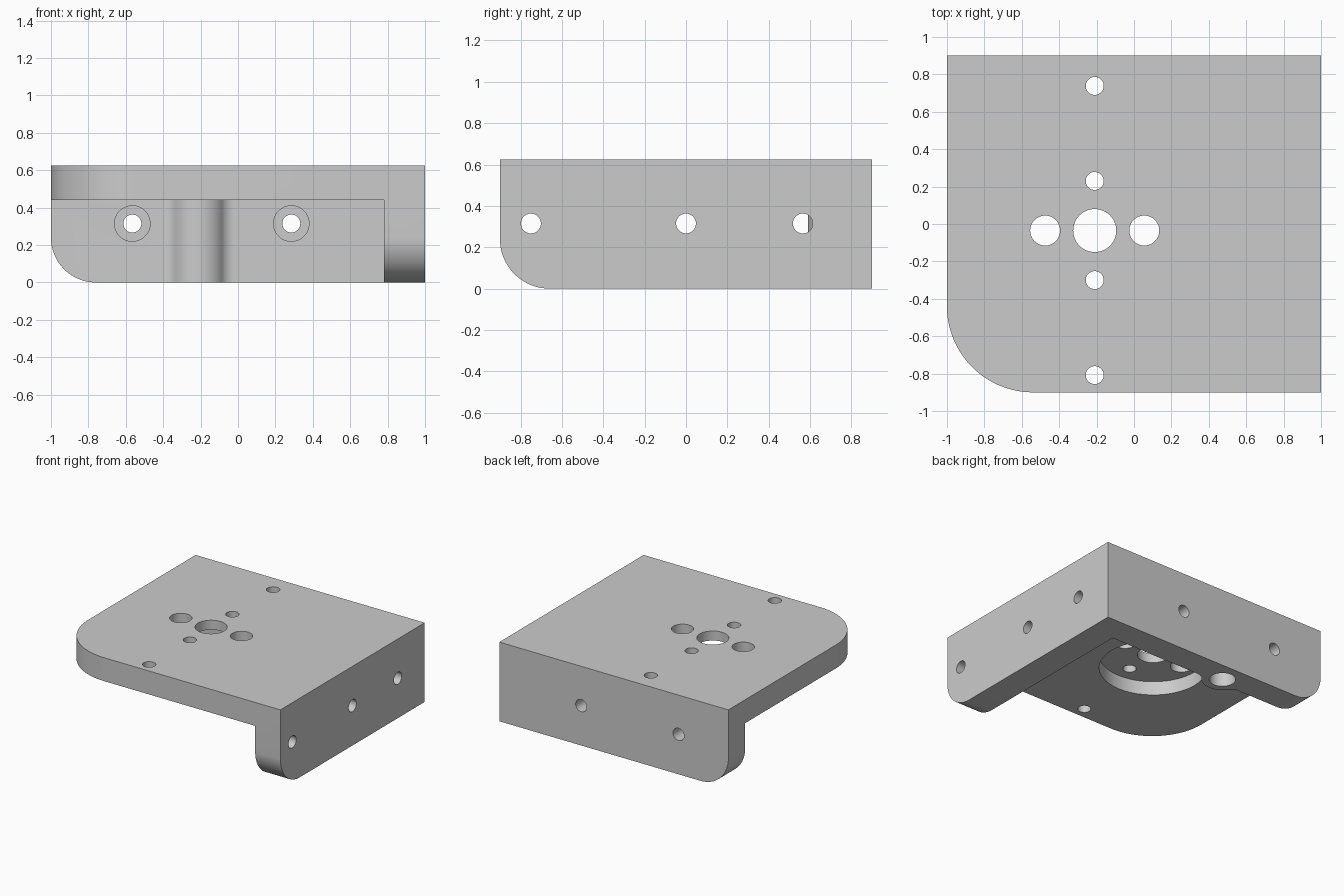
import bpy, bmesh
from math import sin, cos, radians, sqrt, atan2, degrees

cube = bpy.data.objects.get("Cube")
if cube:
    bpy.data.objects.remove(cube, do_unlink=True)

grey = bpy.data.materials.new("machined grey")
grey.use_nodes = True
grey.diffuse_color = (0.6, 0.6, 0.6, 1)
grey.node_tree.nodes["Principled BSDF"].inputs["Base Color"].default_value = (0.6, 0.6, 0.6, 1)

# Main dimensions
HEIGHT, PLATE_BOTTOM = 0.625, 0.44
FRONT, BACK = -0.9, 0.9
WALL_X, WALL_Y = 0.78, 0.69          # inner faces of the two walls
HUB_X, HUB_Y = -0.21, -0.035         # centre of the hole pattern
BOSS_Y, BOSS_R, FILLET = 0.74, 0.15, 0.08


def arc(cx, cy, r, start, end, steps=20):
    angles = [radians(start + (end - start) * i / steps) for i in range(steps + 1)]
    return [(cx + r * cos(a), cy + r * sin(a)) for a in angles]


def prism(name, outline, axis, low, high):
    """Extrude a 2D outline along the named axis."""
    place = {"x": lambda u, v, w: (w, u, v),
             "y": lambda u, v, w: (u, w, v),
             "z": lambda u, v, w: (u, v, w)}[axis]
    bm = bmesh.new()
    base = bm.faces.new([bm.verts.new(place(u, v, low)) for u, v in outline])
    shift = place(0, 0, high - low)
    new = bmesh.ops.extrude_face_region(bm, geom=[base], use_keep_orig=True)["geom"]
    bmesh.ops.translate(bm, vec=shift, verts=[g for g in new if isinstance(g, bmesh.types.BMVert)])
    bmesh.ops.recalc_face_normals(bm, faces=bm.faces)
    mesh = bpy.data.meshes.new(name)
    bm.to_mesh(mesh)
    bm.free()
    mesh.materials.append(grey)
    obj = bpy.data.objects.new(name, mesh)
    bpy.context.collection.objects.link(obj)
    return obj


def cut(outline, axis, low, high):
    """Subtract a prism from the bracket."""
    cutter = prism("cutter", outline, axis, low, high)
    cutter.hide_render = True
    mod = bracket.modifiers.new("cut", "BOOLEAN")
    mod.operation, mod.solver, mod.object = "DIFFERENCE", "EXACT", cutter
    bpy.ops.object.modifier_apply(modifier=mod.name)
    bpy.data.objects.remove(cutter, do_unlink=True)


def drill(u, v, r, axis, low, high):
    cut(arc(u, v, r, 0, 360, 48)[:-1], axis, low, high)


# Block with one large rounded corner
bracket = prism("corner_bracket",
                [(1, FRONT), (1, BACK), (-1, BACK)] + arc(-0.54, FRONT + 0.46, 0.46, 180, 270, 32),
                "z", 0, HEIGHT)
bpy.context.view_layer.objects.active = bracket
bracket.select_set(True)

# Pocket under the plate, leaving two walls and a filleted boss on the back wall
reach = sqrt((BOSS_R + FILLET) ** 2 - (BOSS_Y - WALL_Y + FILLET) ** 2)
tilt = degrees(atan2(BOSS_Y - WALL_Y + FILLET, reach))
pocket = [(-1.2, -1.1), (WALL_X, -1.1), (WALL_X, WALL_Y)]
pocket += arc(HUB_X + reach, WALL_Y - FILLET, FILLET, 90, 180 - tilt, 8)
pocket += arc(HUB_X, BOSS_Y, BOSS_R, -tilt, tilt - 180)[1:-1]
pocket += arc(HUB_X - reach, WALL_Y - FILLET, FILLET, tilt, 90, 8)
pocket += [(-1.2, WALL_Y)]
cut(pocket, "z", -0.1, PLATE_BOTTOM)

# Rounded lower ends of the walls
for axis, edge in (("y", -1), ("x", FRONT)):
    corner = [(edge - 0.1, -0.1), (edge + 0.24, -0.1)]
    corner += arc(edge + 0.24, 0.24, 0.24, 270, 180)
    cut(corner + [(edge - 0.1, 0.24)], axis, -1.2, 1.2)

# Round recess and holes in the plate
drill(HUB_X, HUB_Y, 0.39, "z", 0.3, 0.55)
drill(HUB_X, HUB_Y, 0.115, "z", 0.3, 0.8)
for side in (-1, 1):
    drill(HUB_X + side * 0.265, HUB_Y, 0.08, "z", 0.3, 0.8)
    for offset in (0.265, 0.773):
        drill(HUB_X, HUB_Y + side * offset, 0.048, "z", -0.1, 0.8)
drill(HUB_X, BOSS_Y, 0.095, "z", -0.1, PLATE_BOTTOM)

# Counterbored holes through the back wall
for x in (-0.565, 0.285):
    drill(x, 0.315, 0.048, "y", 0.5, 1.1)
    drill(x, 0.315, 0.095, "y", 0.6, WALL_Y + 0.1)

# Counterbored holes through the side wall
for y in (-0.75, 0, 0.565):
    drill(y, 0.315, 0.048, "x", 0.6, 1.2)
    drill(y, 0.315, 0.095, "x", 0.7, WALL_X + 0.1)

bpy.ops.object.shade_smooth_by_angle(angle=radians(30))
